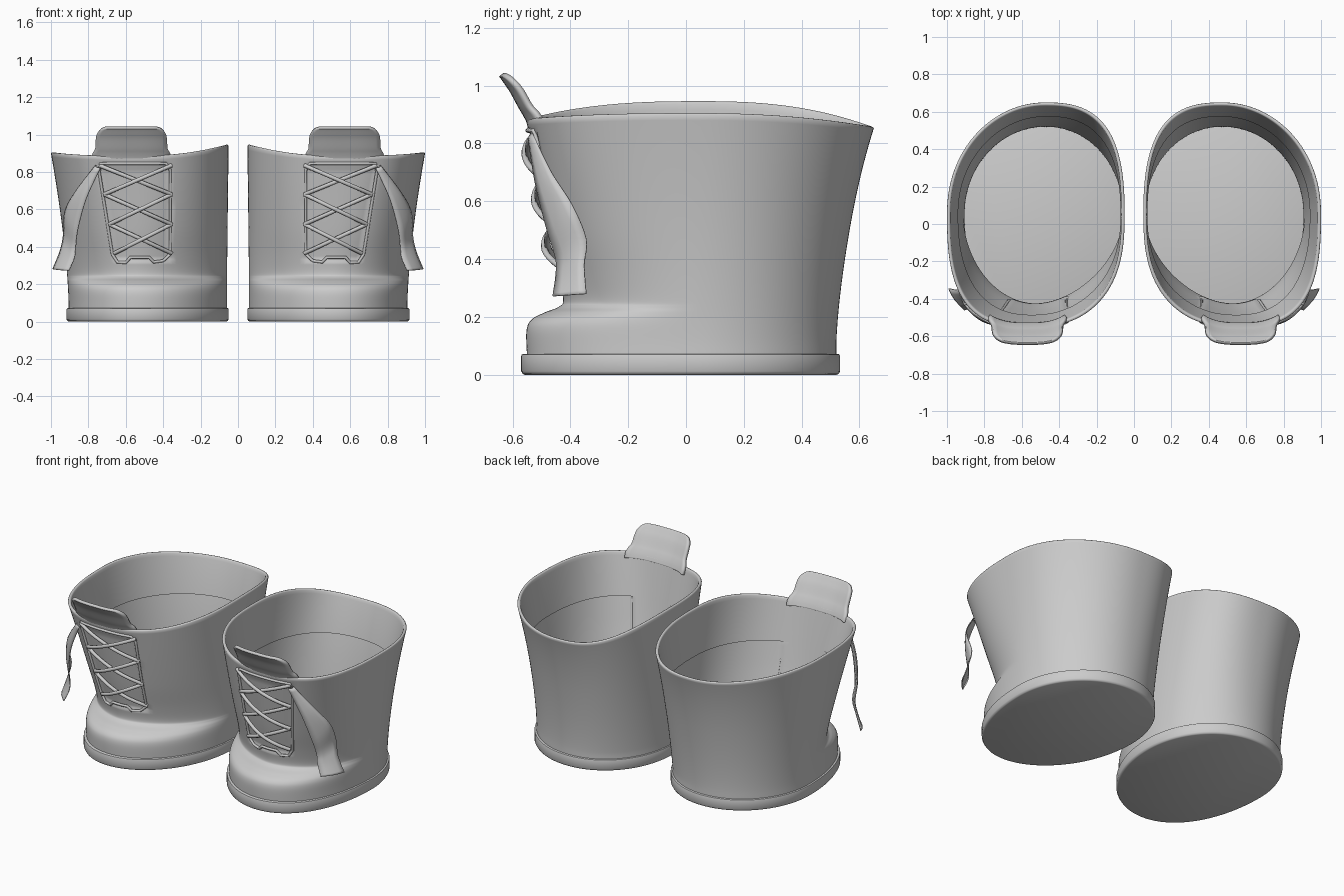
import bpy, math
from mathutils import Vector
from mathutils.bvhtree import BVHTree

if "Cube" in bpy.data.objects:
    bpy.data.objects.remove(bpy.data.objects["Cube"])

SEG = 144
CY = 0.05


def spline(pts, sub):
    """Catmull-Rom resampling of a list of tuples."""
    out = []
    for i in range(len(pts) - 1):
        p0, p1 = pts[max(i - 1, 0)], pts[i]
        p2, p3 = pts[i + 1], pts[min(i + 2, len(pts) - 1)]
        for k in range(sub):
            t = k / sub
            out.append(tuple(0.5 * (2 * b + (c - a) * t + (2 * a - 5 * b + 4 * c - d) * t ** 2
                                    + (3 * b - a - 3 * c + d) * t ** 3)
                             for a, b, c, d in zip(p0, p1, p2, p3)))
    out.append(tuple(pts[-1]))
    return out


def mirror(ob):
    m = ob.modifiers.new("pair", 'MIRROR')
    m.use_mirror_merge = False


def mesh_object(name, verts, faces, angle=40):
    me = bpy.data.meshes.new(name)
    me.from_pydata(verts, [], faces)
    me.update()
    ob = bpy.data.objects.new(name, me)
    bpy.context.collection.objects.link(ob)
    bpy.ops.object.select_all(action='DESELECT')
    ob.select_set(True)
    bpy.context.view_layer.objects.active = ob
    bpy.ops.object.shade_smooth_by_angle(angle=math.radians(angle))
    return ob


def ring(z, x0, x1, y0, y1, front_n=2.03, inset=0.0):
    """Skewed egg-shaped boot section given by its extents."""
    flare = min(1, max(0, (z - 0.1) / 0.8))
    pts = []
    for i in range(SEG):
        t = 2 * math.pi * i / SEG
        c, s = math.cos(t), math.sin(t)
        n = front_n if s < 0 else 2.03 + (0.45 if c < 0 else 0.12) * flare
        u = math.copysign(abs(c) ** (2 / n), c)
        v = math.copysign(abs(s) ** (2 / n), s)
        skew = 0.04 if s < 0 else -0.01 - 0.045 * flare
        x = (x0 + x1) / 2 + u * ((x1 - x0) / 2 - inset) + skew * s * s
        y = CY + v * ((CY - y0 if s < 0 else y1 - CY) - inset)
        zz = z
        if z > 0.5:
            # wavy top edge: high inside, low at the heel
            top = (0.938 if c < 0 else 0.898) * c * c + (0.88 if s < 0 else 0.853) * s * s
            zz += (top - 0.9) * ((z - 0.5) / 0.4) ** 2
        pts.append((x, y, zz))
    return pts


def skin(rings, caps=False):
    verts = [p for r in rings for p in r]
    faces = [(j * SEG + i, j * SEG + (i + 1) % SEG, (j + 1) * SEG + (i + 1) % SEG, (j + 1) * SEG + i)
             for j in range(len(rings) - 1) for i in range(SEG)]
    if caps:
        last = (len(rings) - 1) * SEG
        faces += [tuple(reversed(range(SEG))), tuple(range(last, last + SEG))]
    return verts, faces


# Sole slab
S = (0.05, 0.917, -0.57, 0.533)
sole_rings = [ring(z, *S, inset=i) for z, i in
              ((0, 0.012), (0.003, 0.005), (0.012, 0), (0.064, 0), (0.07, 0.002), (0.072, 0.007))]
mirror(mesh_object("sole", *skin(sole_rings, True)))

# Upper: toe box, waist and flared shaft, then the lining inside the rim
front_line = spline([  # height, front y, squareness of the front
    (0.065, -0.550, 2.03), (0.15, -0.552, 2.03), (0.19, -0.535, 2.0), (0.215, -0.490, 1.95),
    (0.235, -0.440, 1.88), (0.26, -0.425, 1.85), (0.35, -0.440, 1.92), (0.50, -0.475, 2.1),
    (0.70, -0.515, 2.35), (0.90, -0.553, 2.6)], 7)
profile = []
for z, y0, n in front_line:
    f = max(0, (z - 0.1) / 0.8) ** 1.5
    profile.append((z, 0.059 - 0.009 * f, 0.906 + 0.094 * f, y0, 0.52 + 0.13 * f, n))


def panel_right(z):
    return 0.66 + (z - 0.33) * 0.17


outer = [ring(*p) for p in profile]
tree = BVHTree.FromPolygons(*skin(outer))
# Slightly sunken lacing panel
outer = [[(x, y + 0.012, z) if y < -0.2 and 0.33 < z < 0.84 and 0.365 < x < panel_right(z)
          else (x, y, z) for x, y, z in r] for r in outer]
top = profile[-1]
lip = [ring(top[0] + dz, *top[1:], inset=i) for dz, i in
       ((0.005, 0.003), (0.007, 0.009), (0.005, 0.015))]
lining = [ring(*p, inset=0.018) for p in reversed(profile) if p[0] > 0.64]
mirror(mesh_object("boot_upper", *skin(outer + lip + lining), angle=60))


def on_front(x, z, lift):
    hit = tree.ray_cast(Vector((x, -2, z)), Vector((0, 1, 0)))[0]
    return (x, hit.y - lift, z)


def tube(name, paths, radius):
    cu = bpy.data.curves.new(name, 'CURVE')
    cu.dimensions = '3D'
    cu.bevel_depth = radius
    cu.bevel_resolution = 2
    cu.use_fill_caps = True
    for path, closed in paths:
        sp = cu.splines.new('POLY')
        sp.points.add(len(path) - 1)
        for p, co in zip(sp.points, path):
            p.co = (*co, 1)
        sp.use_cyclic_u = closed
        sp.use_smooth = True
    ob = bpy.data.objects.new(name, cu)
    bpy.context.collection.objects.link(ob)
    mirror(ob)


# Raised trim around the lacing panel
corners = [(0.385, 0.845), (0.362, 0.81), (0.362, 0.36), (0.40, 0.325), (0.45, 0.318), (0.475, 0.343),
           (0.575, 0.343), (0.60, 0.315), (0.645, 0.318), (0.672, 0.36), (0.742, 0.80), (0.735, 0.845)]
outline = []
for (xa, za), (xb, zb) in zip(corners, corners[1:] + corners[:1]):
    outline += [on_front(xa + (xb - xa) * k / 8, za + (zb - za) * k / 8, 0.002) for k in range(8)]
tube("panel_trim", [(outline, True)], 0.008)

# Criss-cross laces, bowing away from the panel
levels = [0.835, 0.68, 0.52, 0.365]
paths = []
for hi, lo in zip(levels, levels[1:]):
    for side in (0, 1):
        za, zb = (hi, lo) if side else (lo, hi)
        xa, xb = 0.355, panel_right(zb) - 0.005
        path = []
        for k in range(17):
            f = k / 16
            lift = 0.004 + (0.012 + 0.014 * side) * math.sin(math.pi * f)
            path.append(on_front(xa + (xb - xa) * f, za + (zb - za) * f, lift))
        paths.append((path, False))
tube("laces", paths, 0.011)


def sheet(name, rows, thickness):
    n = len(rows[0])
    verts = [p for r in rows for p in r]
    faces = [(j * n + i, j * n + i + 1, (j + 1) * n + i + 1, (j + 1) * n + i)
             for j in range(len(rows) - 1) for i in range(n - 1)]
    ob = mesh_object(name, verts, faces, 50)
    so = ob.modifiers.new("thickness", 'SOLIDIFY')
    so.thickness = thickness
    so.offset = 0
    mirror(ob)


# Tongue flap growing out of the rim and leaning forward: (z, y, half width)
tongue = spline([(0.855, -0.535, 0.205), (0.88, -0.545, 0.208), (0.905, -0.558, 0.203),
                 (0.93, -0.573, 0.190), (0.98, -0.600, 0.187), (1.01, -0.620, 0.180),
                 (1.03, -0.634, 0.160), (1.037, -0.640, 0.135)], 4)
sheet("tongue", [[(0.57 + w * u / 8, y + 0.035 * abs(u / 8 * w / 0.19) ** 3, z)
                  for u in range(-8, 9)] for z, y, w in tongue], 0.018)

# Loose lace end hanging down the outer side
front_edge = spline([(0.735, -0.545, 0.82), (0.81, -0.52, 0.66), (0.855, -0.48, 0.50),
                     (0.868, -0.45, 0.40), (0.875, -0.45, 0.34), (0.905, -0.46, 0.272)], 5)
back_edge = spline([(0.76, -0.53, 0.835), (0.865, -0.465, 0.70), (0.925, -0.395, 0.59),
                    (0.932, -0.345, 0.47), (0.95, -0.352, 0.38), (0.99, -0.345, 0.28)], 5)
sheet("lace_end", [[tuple(a[i] + (b[i] - a[i]) * k / 4 + (0.012 * math.sin(math.pi * k / 4) if i == 0 else 0)
                          for i in range(3)) for k in range(5)]
                   for a, b in zip(front_edge, back_edge)], 0.006)
